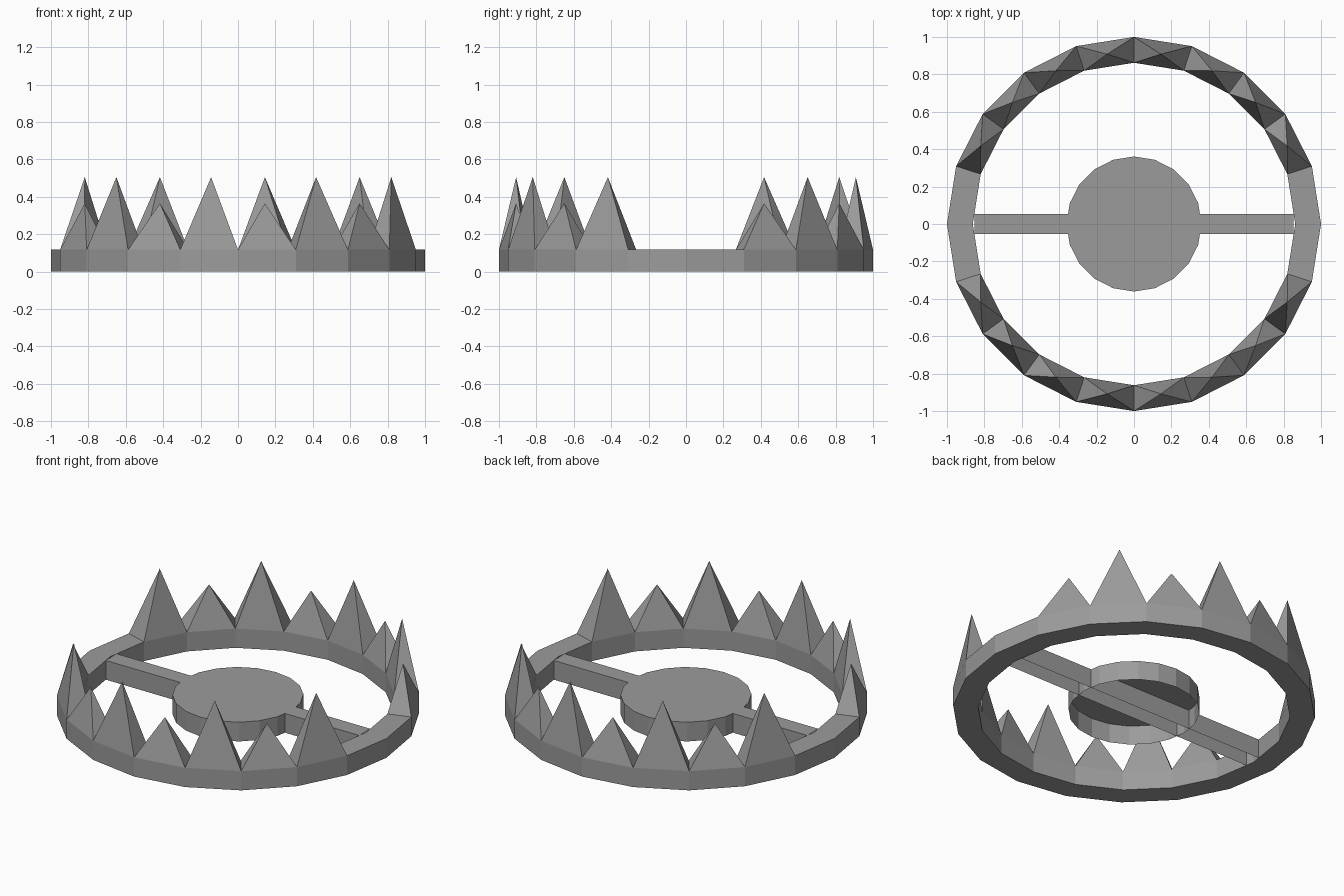
import bpy, bmesh, math

if "Cube" in bpy.data.objects:
    bpy.data.objects.remove(bpy.data.objects["Cube"])

SIDES, H = 20, 0.117
R_OUT, R_IN, R_PLATE = 1.0, 0.862, 0.361
TALL, SHORT = 0.505, 0.365

metal = bpy.data.materials.new("dull grey metal")
metal.diffuse_color = (0.33, 0.33, 0.33, 1)
metal.use_nodes = True
metal.node_tree.nodes["Principled BSDF"].inputs["Base Color"].default_value = metal.diffuse_color


def finish(name, bm):
    me = bpy.data.meshes.new(name)
    bm.to_mesh(me)
    bm.free()
    me.materials.append(metal)
    ob = bpy.data.objects.new(name, me)
    bpy.context.collection.objects.link(ob)
    return ob


def circle(bm, r, z):
    return [bm.verts.new((r * math.cos(i * math.tau / SIDES),
                          r * math.sin(i * math.tau / SIDES), z)) for i in range(SIDES)]


# Toothed ring: each jaw has eight top faces raised to alternating points
bm = bmesh.new()
ob_, ib, ot, it = circle(bm, R_OUT, 0), circle(bm, R_IN, 0), circle(bm, R_OUT, H), circle(bm, R_IN, H)
for i in range(SIDES):
    j = (i + 1) % SIDES
    bm.faces.new((ob_[i], ob_[j], ot[j], ot[i]))
    bm.faces.new((ib[j], ib[i], it[i], it[j]))
    bm.faces.new((ib[i], ib[j], ob_[j], ob_[i]))
    top = (ot[i], ot[j], it[j], it[i])
    k = i % 10
    if k in (0, 9):  # smooth hinge section
        bm.faces.new(top)
        continue
    tip = sum((v.co for v in top), top[0].co * 0) / 4
    tip.z = SHORT if k % 2 else TALL
    apex = bm.verts.new(tip)
    for n in range(4):
        bm.faces.new((top[n], top[(n + 1) % 4], apex))
finish("toothed_ring", bm)

# Trigger plate: round cap with a skirt, open underneath
bm = bmesh.new()
low, high = circle(bm, R_PLATE, 0), circle(bm, R_PLATE, H)
bm.faces.new(high)
for i in range(SIDES):
    j = (i + 1) % SIDES
    bm.faces.new((low[i], low[j], high[j], high[i]))
finish("trigger_plate", bm)

# Crossbar: channel open underneath, running through the plate to the ring
bm = bmesh.new()
X, Y = 0.854, 0.053
p = [[bm.verts.new((x, y, z)) for y, z in ((-Y, 0), (-Y, H), (Y, H), (Y, 0))] for x in (-X, X)]
for n in range(3):
    bm.faces.new((p[0][n], p[1][n], p[1][n + 1], p[0][n + 1]))
finish("crossbar", bm)
